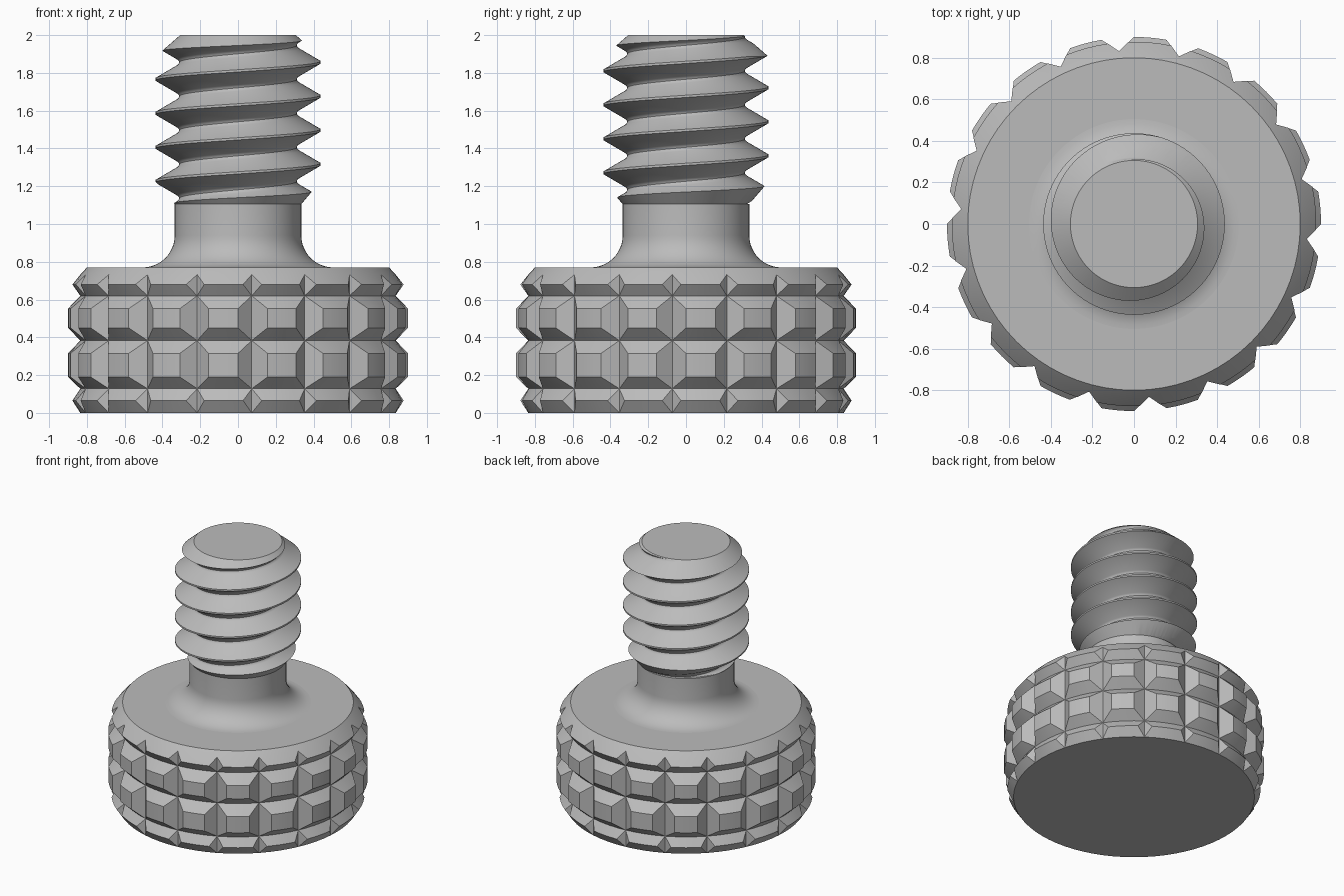
import bpy, bmesh
from math import sin, cos, pi, radians

if "Cube" in bpy.data.objects:
    bpy.data.objects.remove(bpy.data.objects["Cube"], do_unlink=True)

steel = bpy.data.materials.new("plain grey steel")
steel.use_nodes = True
GREY = (0.5, 0.5, 0.5, 1)
steel.diffuse_color = GREY
steel.node_tree.nodes["Principled BSDF"].inputs["Base Color"].default_value = GREY


def polar(r, a, z):
    return (r * cos(a), r * sin(a), z)


def quad_strip(bm, a, b):
    """Bridge two equally long rows of points with quads."""
    for j in range(len(a) - 1):
        bm.faces.new([bm.verts.new(p) for p in (a[j], a[j + 1], b[j + 1], b[j])])


def finish(name, bm):
    """Weld, cap the open ends, orient and turn into an object."""
    bmesh.ops.remove_doubles(bm, verts=bm.verts, dist=1e-5)
    rim = [e for e in bm.edges if e.is_boundary]
    bmesh.ops.holes_fill(bm, edges=rim, sides=0)
    bmesh.ops.dissolve_degenerate(bm, edges=bm.edges, dist=1e-6)
    bmesh.ops.recalc_face_normals(bm, faces=bm.faces)
    mesh = bpy.data.meshes.new(name)
    bm.to_mesh(mesh)
    bm.free()
    mesh.materials.append(steel)
    ob = bpy.data.objects.new(name, mesh)
    bpy.context.collection.objects.link(ob)
    return ob


def smooth(ob, angle):
    bpy.ops.object.select_all(action='DESELECT')
    ob.select_set(True)
    bpy.context.view_layer.objects.active = ob
    bpy.ops.object.shade_smooth_by_angle(angle=radians(angle))


def lathe(name, profile, n=96):
    bm = bmesh.new()
    rows = [[polar(r, 2 * pi * j / n, z) for j in range(n + 1)] for r, z in profile]
    for a, b in zip(rows, rows[1:]):
        quad_strip(bm, a, b)
    return finish(name, bm)


# Knurled head: ring grooves in the profile, crossed by upright V grooves
FLOOR, RIM, GROOVES = 0.835, 0.9, 18
head_profile = [(FLOOR, 0), (0.877, 0.065), (FLOOR, 0.128), (RIM, 0.19), (RIM, 0.315),
                (FLOOR, 0.383), (RIM, 0.45), (RIM, 0.552), (FLOOR, 0.62),
                (0.877, 0.68), (FLOOR, 0.732), (0.8, 0.77)]
pitch_angle = 2 * pi / GROOVES
bm = bmesh.new()
rows = []
for r, z in head_profile:
    half = pitch_angle / 4 * max(0, r - FLOOR) / (RIM - FLOOR)
    row = []
    for g in range(GROOVES):
        start = radians(15) + g * pitch_angle
        row.append(polar(min(r, FLOOR), start, z))
        for j in range(5):
            row.append(polar(r, start + half + (pitch_angle - 2 * half) * j / 4, z))
    rows.append(row + row[:1])
for a, b in zip(rows, rows[1:]):
    quad_strip(bm, a, b)
smooth(finish("knurled_head", bm), 20)

# Shank with a round fillet flaring into the head
SHANK, FILLET, TOP, SHOULDER = 0.335, 0.17, 0.77, 1.105
fillet = [(SHANK + FILLET * (1 - sin(t)), TOP + FILLET * (1 - cos(t)))
          for t in [pi / 2 * k / 12 for k in range(13)]]
smooth(lathe("filleted_shank", fillet + [(SHANK, SHOULDER)]), 30)

# Right-handed thread: one tooth profile swept along a helix
PITCH, CREST, TURN = 0.18, 1.316, 96
side = [(0.09, 0.311), (0.082, 0.314), (0.073, 0.322), (0.006, 0.437)]
tooth = [(-h, r) for h, r in side] + [(h, r) for h, r in reversed(side)]
bm = bmesh.new()


def tooth_row(i):
    lift = CREST + PITCH * i / TURN
    return [polar(r, 2 * pi * i / TURN, lift + h) for h, r in tooth]


for i in range(-3 * TURN, 6 * TURN):
    quad_strip(bm, tooth_row(i), tooth_row(i + 1))
bmesh.ops.remove_doubles(bm, verts=bm.verts, dist=1e-5)
for height, direction in ((0.99, -1), (2.08, 1)):
    bmesh.ops.bisect_plane(bm, geom=bm.verts[:] + bm.edges[:] + bm.faces[:],
                           plane_co=(0, 0, height), plane_no=(0, 0, direction),
                           clear_outer=True)
thread = finish("screw_thread", bm)

# Envelope that chamfers both ends of the thread
envelope = lathe("thread_envelope", [(0.297, 1.06), (0.475, 1.27), (0.475, 1.853), (0.306, 2)])
envelope.hide_render = True
trim = thread.modifiers.new("chamfer_ends", 'BOOLEAN')
trim.operation = 'INTERSECT'
trim.solver = 'EXACT'
trim.object = envelope
bpy.context.view_layer.objects.active = thread
bpy.ops.object.modifier_apply(modifier=trim.name)
bpy.data.objects.remove(envelope, do_unlink=True)
smooth(thread, 30)
